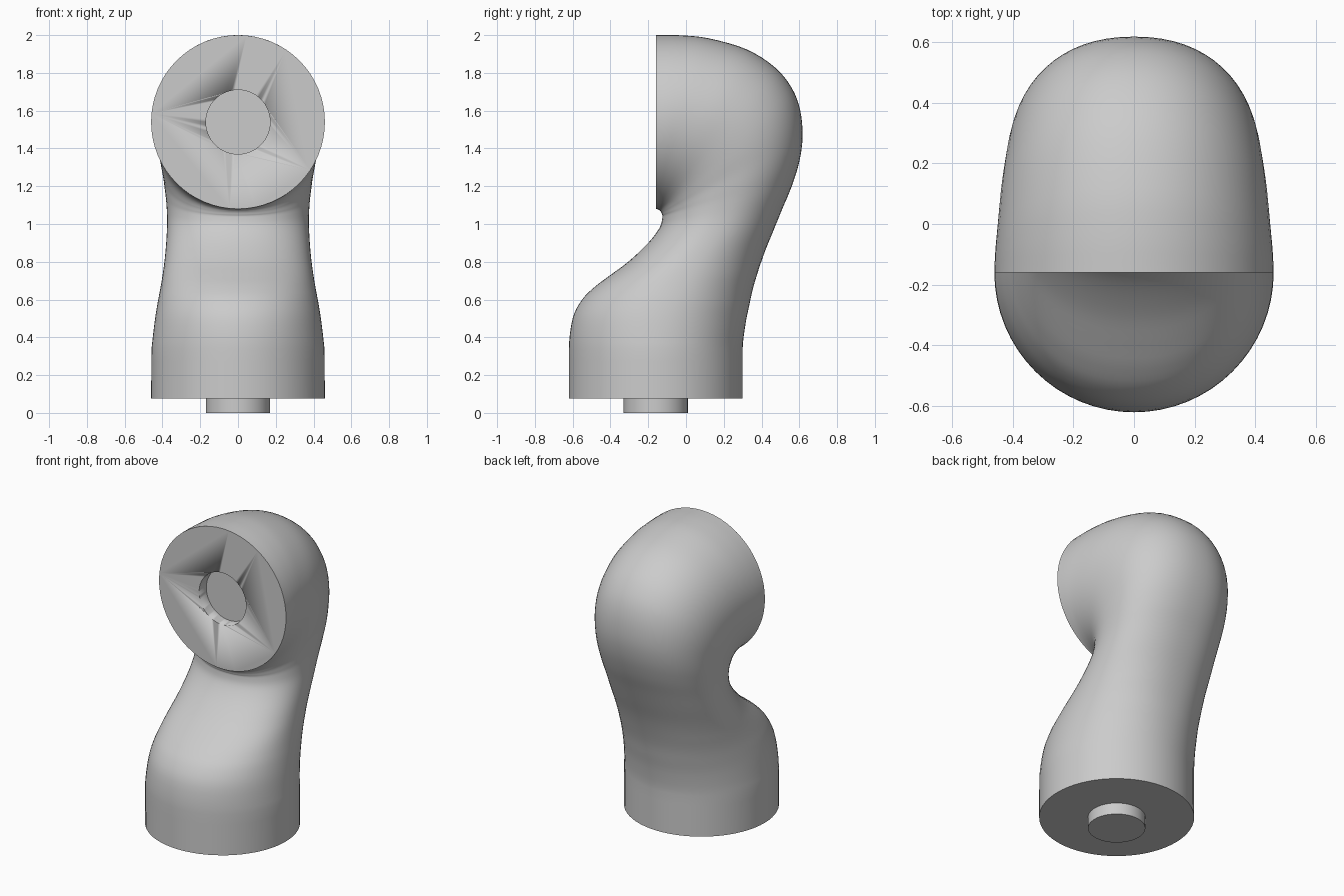
import bpy, bmesh, math
from mathutils import Vector

cube = bpy.data.objects.get("Cube")
if cube:
    bpy.data.objects.remove(cube)

SIDES = 64
RIM = 0.46
PEG = 0.17
DEPTH = 0.075
AXIS = -0.16

grey = bpy.data.materials.new("light grey")
grey.use_nodes = True
colour = (0.6, 0.6, 0.6, 1)
grey.diffuse_color = colour
grey.node_tree.nodes["Principled BSDF"].inputs["Base Color"].default_value = colour

# Sections of the bent link: front y, z, back y, z, half width
SECTIONS = [
    (-.62, .075, .30, .075, .46), (-.62, .34, .30, .34, .458),
    (-.60, .50, .315, .47, .441), (-.55, .60, .335, .57, .425),
    (-.48, .67, .355, .66, .410), (-.40, .73, .385, .76, .397),
    (-.30, .805, .42, .86, .386), (-.20, .90, .465, .97, .378),
    (-.14, .98, .51, 1.08, .375), (-.125, 1.035, .56, 1.20, .380),
    (-.127, 1.05, .60, 1.33, .388), (-.130, 1.06, .617, 1.46, .396),
    (-.133, 1.065, .605, 1.60, .408), (-.137, 1.07, .56, 1.72, .418),
    (-.141, 1.073, .47, 1.83, .428), (-.146, 1.076, .32, 1.925, .440),
    (-.151, 1.078, .12, 1.983, .450), (-.156, 1.08, -.03, 1.999, .457),
    (AXIS, 1.08, AXIS, 2.0, RIM),
]


def smooth_sections(rows, steps):
    """Catmull-Rom interpolation between the sections."""
    pts = [Vector(r) for r in rows]
    out = []
    for i in range(len(pts) - 1):
        a, b = pts[i], pts[i + 1]
        ta = (b - pts[i - 1]) / 2 if i else b - a
        tb = (pts[i + 2] - a) / 2 if i + 2 < len(pts) else b - a
        if i == 0:
            ta = tb = b - a
        if i == 1:
            ta = (b - a) * 0.8
            ta[0] = ta[2] = 0
        for s in range(steps):
            t = s / steps
            u = 1 - t
            out.append(a * (u * u * (1 + 2 * t)) + ta * (t * u * u)
                       + b * (t * t * (3 - 2 * t)) - tb * (t * t * u))
    return out + [pts[-1]]


def section_ring(bm, row, power):
    """One rounded cross-section between a front and a back point."""
    front, back = Vector((0, row[0], row[1])), Vector((0, row[2], row[3]))
    mid, half = (front + back) / 2, (front - back) / 2
    ring = []
    for k in range(SIDES):
        a = math.tau * k / SIDES
        c, s = math.cos(a), math.sin(a)
        fc = math.copysign(abs(c) ** power, c)
        fs = math.copysign(abs(s) ** power, s)
        ring.append(bm.verts.new(mid + half * fc + Vector((row[4] * fs, 0, 0))))
    return ring


def loft(name, rows, fullness=0.0):
    """Skin the sections and cap both ends."""
    bm = bmesh.new()
    rings = []
    for row in rows:
        # Full circles at both flat ends, slightly squarer in the bend
        squarer = fullness * min(1, max(0, (RIM - row[4]) / 0.06))
        rings.append(section_ring(bm, row, 1 - squarer))
    for lo, hi in zip(rings, rings[1:]):
        for k in range(SIDES):
            n = (k + 1) % SIDES
            bm.faces.new((lo[k], lo[n], hi[n], hi[k]))
    bm.faces.new(rings[0][::-1])
    bm.faces.new(rings[-1])
    bmesh.ops.recalc_face_normals(bm, faces=bm.faces)
    mesh = bpy.data.meshes.new(name)
    bm.to_mesh(mesh)
    bm.free()
    mesh.materials.append(grey)
    obj = bpy.data.objects.new(name, mesh)
    bpy.context.collection.objects.link(obj)
    bpy.ops.object.select_all(action='DESELECT')
    obj.select_set(True)
    bpy.context.view_layer.objects.active = obj
    bpy.ops.object.shade_smooth_by_angle(angle=math.radians(40))
    return obj


# Link body, ending in the flat front face with its round socket
hub = (RIM + 1.08)
socket = [(y, hub - PEG, y, hub + PEG, PEG) for y in (AXIS, AXIS + DEPTH)]
body_rows = smooth_sections(SECTIONS, 4)
body = loft("bent_link", body_rows, 0.09)

# Cut the socket with a hidden cylinder
socket[0] = (AXIS - 0.1,) + socket[0][1:2] + (AXIS - 0.1,) + socket[0][3:]
cutter = loft("socket_cutter", socket)
cutter.hide_render = True
cutter.hide_viewport = True
cut = body.modifiers.new("socket", 'BOOLEAN')
cut.object = cutter
cut.operation = 'DIFFERENCE'
cut.solver = 'EXACT'

# Mounting peg under the base
loft("mounting_peg", [(AXIS - PEG, z, AXIS + PEG, z, PEG) for z in (0, DEPTH + 0.01)])
